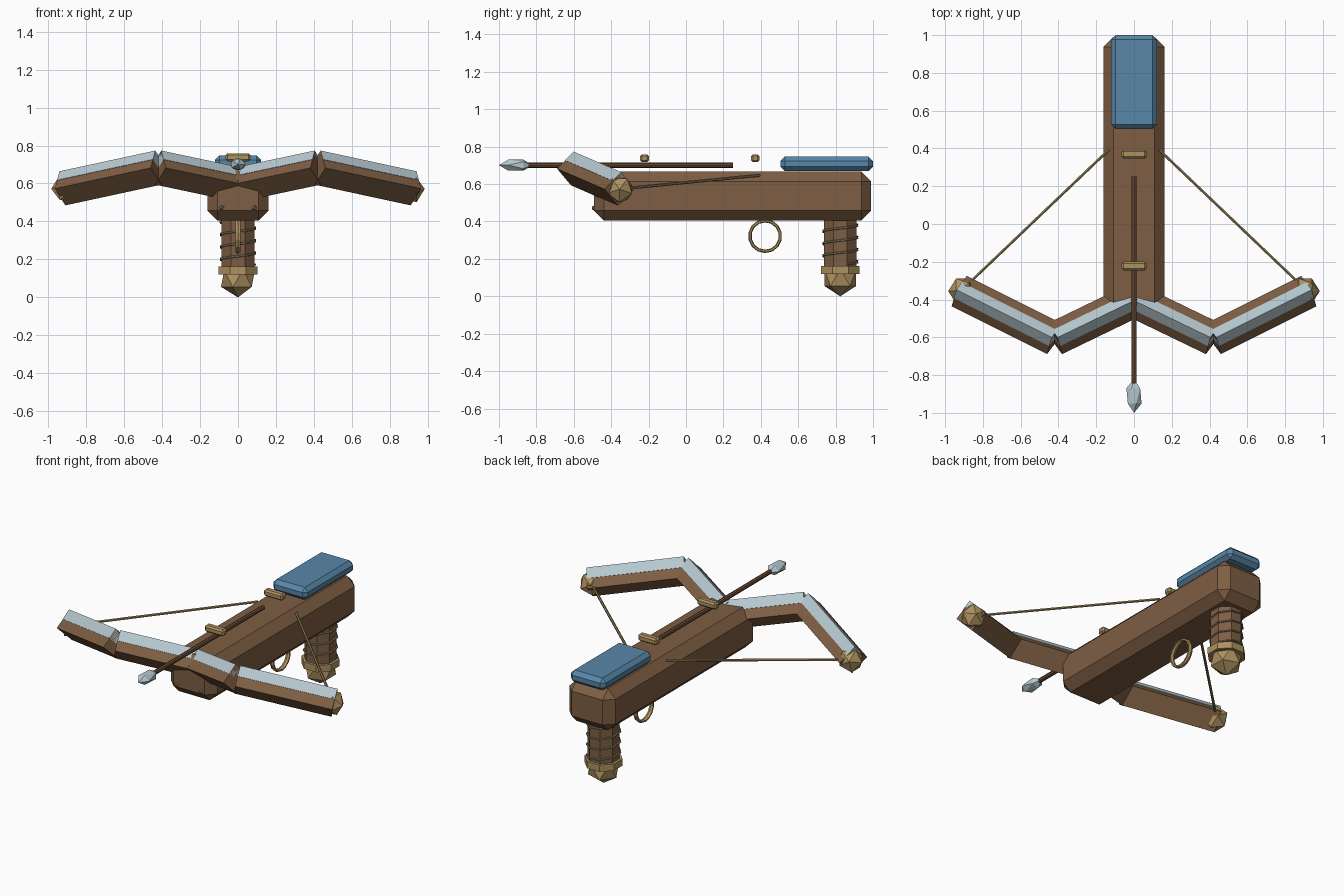
import bpy, bmesh, math
from mathutils import Vector, Matrix

if "Cube" in bpy.data.objects:
    bpy.data.objects.remove(bpy.data.objects["Cube"])


def material(name, srgb):
    m = bpy.data.materials.new(name)
    m.diffuse_color = [((c / 255 + 0.055) / 1.055) ** 2.4 for c in srgb] + [1]
    m.use_nodes = True
    m.node_tree.nodes["Principled BSDF"].inputs["Base Color"].default_value = m.diffuse_color
    return m


WOOD = material("brown wood", (126, 94, 67))
DARK = material("dark wood", (110, 78, 56))
GOLD = material("brass", (174, 146, 96))
STEEL = material("pale steel", (182, 201, 208))
BLUE = material("blue padding", (88, 135, 168))
WIRE = material("grey wire", (140, 130, 104))
CORD = material("tan cord", (152, 130, 92))


def finish(name, bm, mat):
    bmesh.ops.recalc_face_normals(bm, faces=bm.faces)
    me = bpy.data.meshes.new(name)
    bm.to_mesh(me)
    bm.free()
    me.materials.append(mat)
    ob = bpy.data.objects.new(name, me)
    bpy.context.collection.objects.link(ob)
    return ob


def box(name, lo, hi, bevel, mat):
    lo, hi = Vector(lo), Vector(hi)
    bm = bmesh.new()
    bmesh.ops.create_cube(bm, size=1, matrix=Matrix.Translation((lo + hi) / 2)
                          @ Matrix.Diagonal((*(hi - lo), 1)))
    bmesh.ops.bevel(bm, geom=bm.edges[:], offset=bevel, segments=1, affect='EDGES', profile=0.5)
    return finish(name, bm, mat)


def rod(name, a, b, r, sides, mat, lift=0.0, turn=0.0):
    """Prism from a to b, with one corner pointing up; lift shifts it upwards."""
    a, b = Vector(a), Vector(b)
    d = (b - a).normalized()
    up = Vector((0, 0, 1)) if abs(d.z) < 0.9 else Vector((0, 1, 0))
    n = up.cross(d).normalized()
    u = d.cross(n)
    m = Matrix((n, u, d)).transposed().to_4x4()
    m.translation = (a + b) / 2 + u * lift
    bm = bmesh.new()
    bmesh.ops.create_cone(bm, cap_ends=True, segments=sides, radius1=r, radius2=r,
                          depth=(b - a).length, matrix=m @ Matrix.Rotation(turn, 4, 'Z'))
    return finish(name, bm, mat)


def gem(name, loc, scale, rot, mat):
    bm = bmesh.new()
    bmesh.ops.create_icosphere(bm, subdivisions=1, radius=1,
                               matrix=Matrix.Translation(loc) @ rot @ Matrix.Diagonal((*scale, 1)))
    return finish(name, bm, mat)


def sweep(name, pts, r, mat, sides=5):
    """Thin wire along a list of points."""
    bm = bmesh.new()
    rings = []
    for i, p in enumerate(pts):
        t = (pts[min(i + 1, len(pts) - 1)] - pts[max(i - 1, 0)]).normalized()
        n = Vector((0, 0, 1)).cross(t).normalized()
        u = t.cross(n)
        rings.append([bm.verts.new(p + r * (n * math.cos(k * math.tau / sides)
                                            + u * math.sin(k * math.tau / sides)))
                      for k in range(sides)])
    for p, q in zip(rings, rings[1:]):
        for k in range(sides):
            j = (k + 1) % sides
            bm.faces.new((p[k], p[j], q[j], q[k]))
    bm.faces.new(rings[0])
    bm.faces.new(rings[-1])
    return finish(name, bm, mat)


# stock and cheek pad
box("stock", (-0.162, -0.492, 0.405), (0.162, 0.99, 0.668), 0.053, WOOD)
box("pad", (-0.122, 0.504, 0.669), (0.122, 1.0, 0.747), 0.024, BLUE)

# grip with wire wrap, collar and pommel
gy = 0.825
rod("grip", (0, gy, 0.12), (0, gy, 0.43), 0.095, 8, WOOD, turn=math.pi / 8)
turns, steps = 3.6, 8
sweep("grip_wire", [Vector((0.099 * math.cos(i * math.tau / steps + math.pi / 8),
                            gy + 0.099 * math.sin(i * math.tau / steps + math.pi / 8),
                            0.172 + 0.235 * i / (turns * steps)))
                    for i in range(int(turns * steps) + 1)], 0.006, WIRE)
rod("collar", (0, gy, 0.12), (0, gy, 0.163), 0.112, 8, GOLD, turn=math.pi / 8)
gem("pommel", (0, gy, 0.1), (0.1, 0.1, 0.1), Matrix.Identity(4), GOLD)

# trigger ring
bpy.ops.mesh.primitive_torus_add(major_segments=14, minor_segments=6, major_radius=0.082,
                                 minor_radius=0.009, location=(0, 0.423, 0.322),
                                 rotation=(0, math.pi / 2, 0))
ring = bpy.context.object
ring.name = "trigger_ring"
ring.scale = (1, 1, 1.7)
ring.data.materials.append(GOLD)

# bolt: shaft, head and the two clips above it
rod("bolt_shaft", (0, -0.86, 0.701), (0, 0.252, 0.701), 0.014, 8, DARK)
gem("bolt_head", (0, -0.91, 0.701), (0.045, 0.035, 0.09), Matrix.Rotation(math.pi / 2, 4, 'X'), STEEL)
for name, y in (("front_clip", -0.222), ("rear_clip", 0.37)):
    box(name, (-0.066, y - 0.023, 0.717), (0.066, y + 0.023, 0.759), 0.01, GOLD)

# bow arms, mirrored: diamond limbs with a steel ridge, end knobs, cords, screws
for s, side in ((1, "right"), (-1, "left")):
    hub = (0, -0.405, 0.593)
    knee = (s * 0.42, -0.608, 0.682)
    tip = (s * 0.925, -0.355, 0.573)
    for part, a, b in (("inner", hub, knee), ("outer", knee, tip)):
        rod(f"{side}_{part}_limb", a, b, 0.09, 4, WOOD)
        rod(f"{side}_{part}_ridge", a, b, 0.047, 4, STEEL, lift=0.046)
    gem(f"{side}_knob", (s * 0.907, -0.355, 0.572), (0.078, 0.078, 0.077),
        Matrix.Rotation(s * math.pi / 2, 4, 'Y'), GOLD)
    rod(f"{side}_cord", (s * 0.87, -0.31, 0.578), (s * 0.134, 0.392, 0.647), 0.008, 6, CORD)
    for z in (0.472, 0.592):
        gem(f"{side}_screw", (s * 0.086, -0.492, z), (0.014, 0.014, 0.014),
            Matrix.Identity(4), WIRE)
